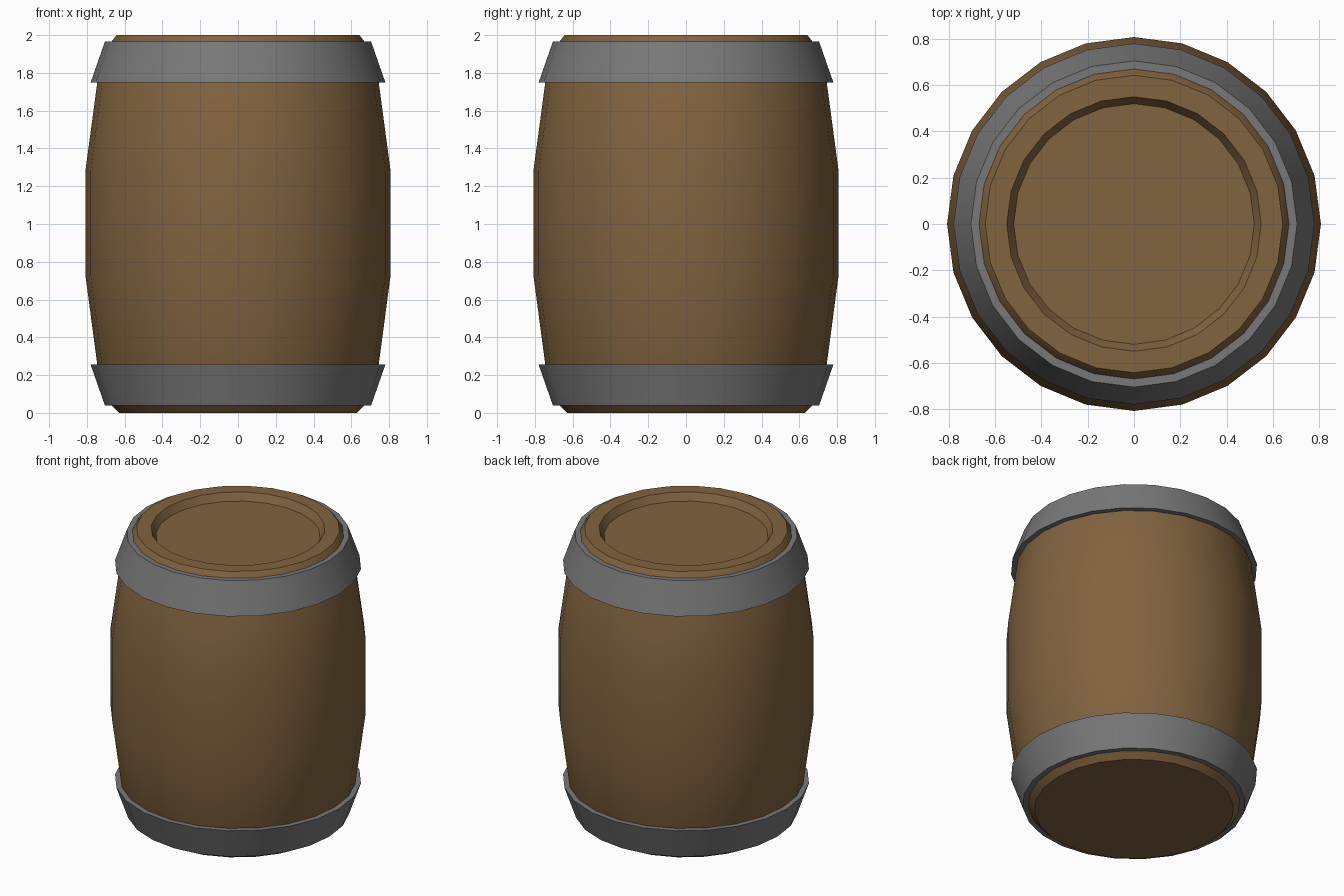
import bpy, math

if "Cube" in bpy.data.objects:
    bpy.data.objects.remove(bpy.data.objects["Cube"])

SIDES = 24


def material(name, rgb):
    m = bpy.data.materials.new(name)
    m.diffuse_color = (*rgb, 1)
    m.use_nodes = True
    m.node_tree.nodes["Principled BSDF"].inputs["Base Color"].default_value = m.diffuse_color
    return m


def lathe(name, profile, mat, closed=False):
    """Spin (radius, z) points around z; open profiles get capped ends."""
    verts, faces = [], []
    for r, z in profile:
        for i in range(SIDES):
            a = 2 * math.pi * i / SIDES
            verts.append((r * math.cos(a), r * math.sin(a), z))
    n = len(profile)
    for k in range(n if closed else n - 1):
        lo, hi = k * SIDES, (k + 1) % n * SIDES
        for i in range(SIDES):
            j = (i + 1) % SIDES
            faces.append((lo + i, lo + j, hi + j, hi + i))
    if not closed:
        faces.append(tuple(reversed(range(SIDES))))
        faces.append(tuple(range((n - 1) * SIDES, n * SIDES)))
    mesh = bpy.data.meshes.new(name)
    mesh.from_pydata(verts, [], faces)
    mesh.materials.append(mat)
    obj = bpy.data.objects.new(name, mesh)
    bpy.context.collection.objects.link(obj)
    bpy.ops.object.select_all(action='DESELECT')
    bpy.context.view_layer.objects.active = obj
    obj.select_set(True)
    bpy.ops.object.shade_smooth_by_angle(angle=math.radians(20))
    return obj


wood = material("wood", (0.22, 0.125, 0.05))
iron = material("iron", (0.19, 0.19, 0.19))

# Bulging wooden body with a recessed lid
lathe("barrel_body", [
    (0.63, 0), (0.67, 0.04), (0.745, 0.255), (0.808, 0.73),
    (0.808, 1.28), (0.745, 1.75), (0.67, 1.965), (0.643, 2.0),
    (0.55, 2.0), (0.52, 1.95)], wood)

# Flared iron hoops, the lower one mirrored from the upper
hoop = [(0.745, 1.75), (0.78, 1.75), (0.705, 1.965), (0.668, 1.965)]
lathe("upper_hoop", hoop, iron, closed=True)
lathe("lower_hoop", [(r, 2.005 - z) for r, z in reversed(hoop)], iron, closed=True)
